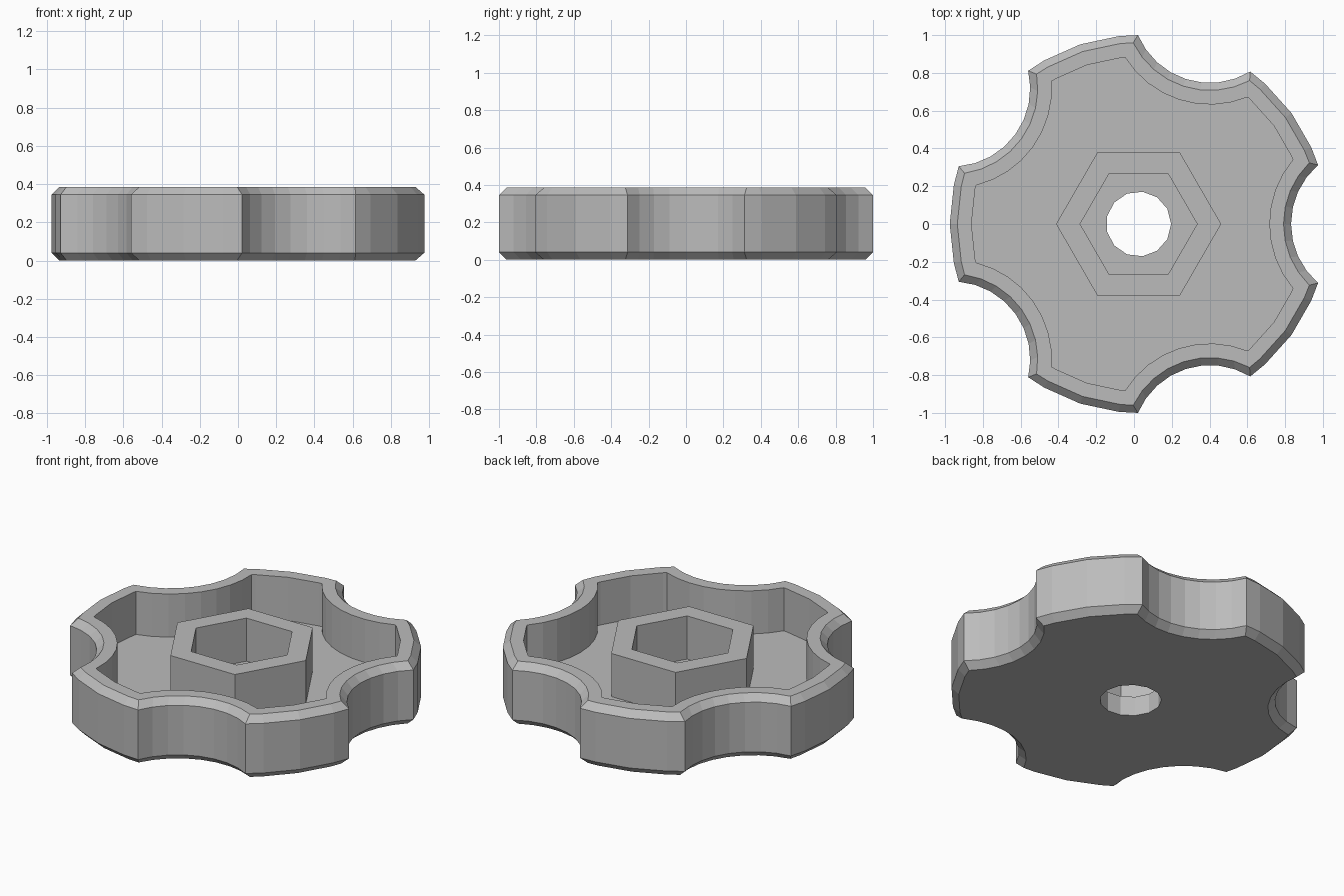
import bpy, bmesh
from math import pi, sin, cos, acos, atan2
from mathutils import Vector

cube = bpy.data.objects.get("Cube")
if cube:
    bpy.data.objects.remove(cube)

RADIUS, GRIP_CENTRE, GRIP_RADIUS = 1.0, 1.22, 0.413
HEIGHT, CHAMFER, WALL, FLOOR = 0.385, 0.04, 0.115, 0.12
CENTRE_X = 0.0245

grey = bpy.data.materials.new("plain grey")
grey.use_nodes = True
colour = (0.5, 0.5, 0.5, 1)
grey.diffuse_color = colour
grey.node_tree.nodes["Principled BSDF"].inputs["Base Color"].default_value = colour


def polar(r, a):
    return Vector((r * cos(a), r * sin(a)))


def polygon(sides, r):
    return [polar(r, 2 * pi * i / sides) for i in range(sides)]


def outline(inset):
    """Five scalloped grips joined by rounded lobes, moved inward by inset."""
    r, g, d = RADIUS - inset, GRIP_RADIUS + inset, GRIP_CENTRE
    tip = acos((r * r + d * d - g * g) / (2 * r * d))
    corner = polar(r, tip) - Vector((d, 0))
    spread = pi - atan2(corner.y, corner.x)
    points = []
    for k in range(5):
        turn = 2 * pi * k / 5
        for i in range(-4, 5):
            p = Vector((d, 0)) + polar(g, pi - spread * i / 4)
            points.append(polar(p.length, atan2(p.y, p.x) + turn))
        for i in (2, 3, 4):
            points.append(polar(r, turn + i * pi / 15))
    return points


def ring(bm, points, z):
    return [bm.verts.new((p.x + CENTRE_X, p.y, z)) for p in points]


def loft(bm, rings):
    for a, b in zip(rings, rings[1:]):
        for i in range(len(a)):
            j = (i + 1) % len(a)
            bm.faces.new((a[i], a[j], b[j], b[i]))


def fill_between(bm, outer, inner, up):
    edges = []
    for loop in (outer, inner):
        for a, b in zip(loop, loop[1:] + loop[:1]):
            edges.append(bm.edges.get((a, b)) or bm.edges.new((a, b)))
    bmesh.ops.triangle_fill(bm, edges=edges, use_beauty=True, normal=(0, 0, up))


def finish(bm, name):
    bmesh.ops.recalc_face_normals(bm, faces=bm.faces)
    mesh = bpy.data.meshes.new(name)
    bm.to_mesh(mesh)
    bm.free()
    mesh.materials.append(grey)
    obj = bpy.data.objects.new(name, mesh)
    bpy.context.collection.objects.link(obj)


# Hollow scalloped body with chamfered rims and a bored floor
bm = bmesh.new()
full, small, cavity = outline(0), outline(CHAMFER), outline(WALL)
body = [ring(bm, small, 0), ring(bm, full, CHAMFER),
        ring(bm, full, HEIGHT - CHAMFER), ring(bm, small, HEIGHT),
        ring(bm, cavity, HEIGHT), ring(bm, cavity, FLOOR)]
loft(bm, body)
bore = [ring(bm, polygon(13, 0.172), z) for z in (0, FLOOR)]
loft(bm, bore)
fill_between(bm, body[0], bore[0], -1)
fill_between(bm, body[-1], bore[1], 1)
finish(bm, "knob_body")

# Hexagonal nut socket standing on the floor
bm = bmesh.new()
outer, inner = polygon(6, 0.437), polygon(6, 0.31)
socket = [ring(bm, outer, FLOOR), ring(bm, outer, HEIGHT),
          ring(bm, inner, HEIGHT), ring(bm, inner, FLOOR)]
loft(bm, socket + socket[:1])
finish(bm, "nut_socket")
